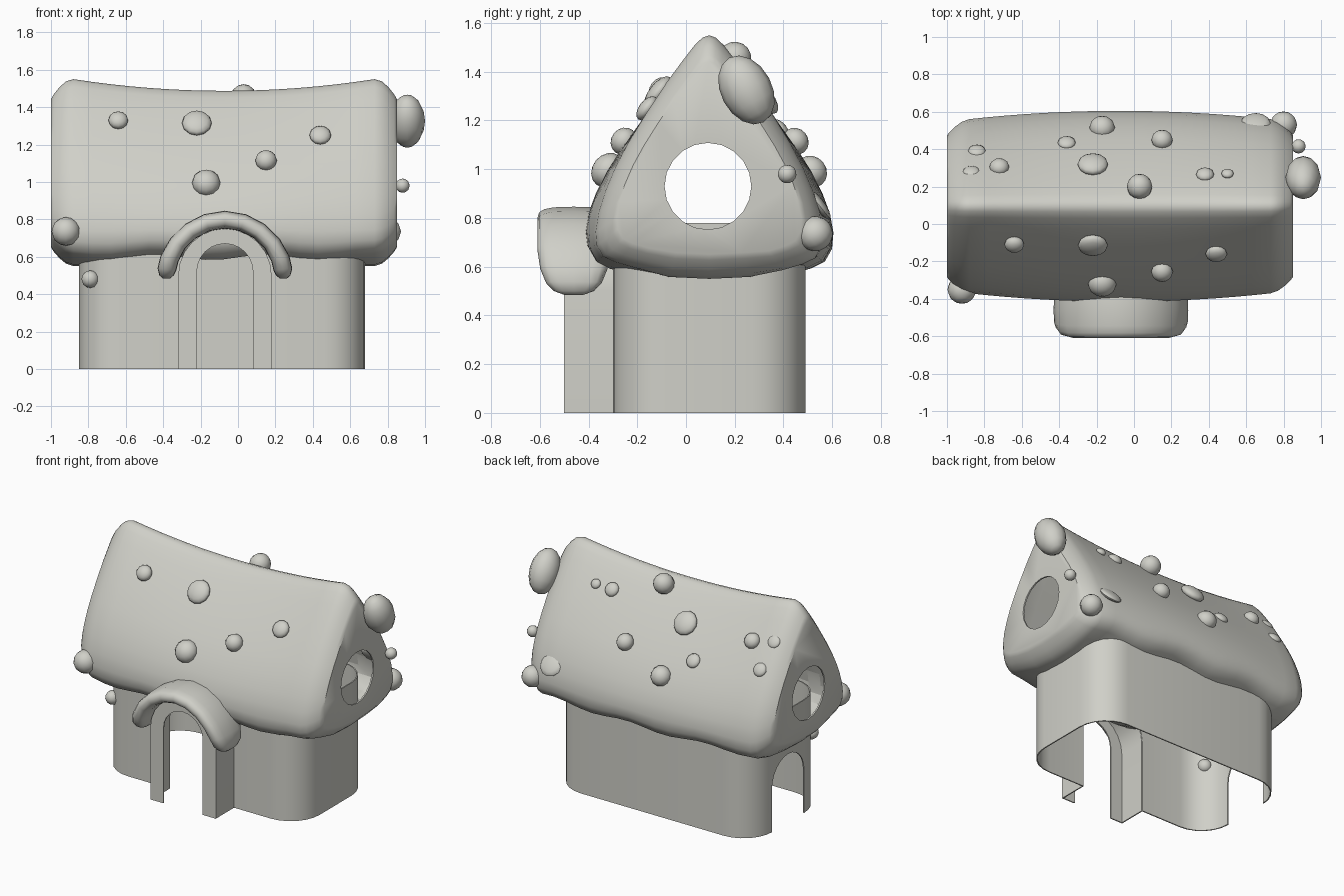
import bpy, bmesh, math
from mathutils import Vector, Matrix

if "Cube" in bpy.data.objects:
    bpy.data.objects.remove(bpy.data.objects["Cube"])

mat = bpy.data.materials.new("pale_stone")
mat.diffuse_color = (0.63, 0.63, 0.58, 1)
mat.use_nodes = True
mat.node_tree.nodes["Principled BSDF"].inputs["Base Color"].default_value = mat.diffuse_color
YC = 0.095  # depth centre of the house


def smooth(ob, angle):
    bpy.ops.object.select_all(action='DESELECT')
    ob.select_set(True)
    bpy.context.view_layer.objects.active = ob
    bpy.ops.object.shade_smooth_by_angle(angle=math.radians(angle))


def finish(name, bm, angle=40):
    bmesh.ops.remove_doubles(bm, verts=bm.verts[:], dist=1e-5)
    bmesh.ops.recalc_face_normals(bm, faces=bm.faces[:])
    me = bpy.data.meshes.new(name)
    bm.to_mesh(me)
    bm.free()
    ob = bpy.data.objects.new(name, me)
    bpy.context.collection.objects.link(ob)
    me.materials.append(mat)
    if angle:
        smooth(ob, angle)
    return ob


def loft(name, rings, angle=40, caps=True):
    bm = bmesh.new()
    vs = [[bm.verts.new(p) for p in r] for r in rings]
    n = len(vs[0])
    for a, b in zip(vs, vs[1:]):
        for i in range(n):
            j = (i + 1) % n
            bm.faces.new((a[i], a[j], b[j], b[i]))
    if caps:
        bm.faces.new(vs[0])
        bm.faces.new(vs[-1])
    return finish(name, bm, angle)


def cut(ob, cutter, angle=40):
    cutter.hide_render = True
    m = ob.modifiers.new("cut", 'BOOLEAN')
    m.operation, m.solver, m.object = 'DIFFERENCE', 'EXACT', cutter
    bpy.ops.object.select_all(action='DESELECT')
    bpy.context.view_layer.objects.active = ob
    ob.select_set(True)
    bpy.ops.object.modifier_apply(modifier=m.name)
    bpy.data.objects.remove(cutter)
    smooth(ob, angle)


def arch(c, r, spring, bottom, n=12):
    pts = [(c + r * math.cos(math.pi * i / n), spring + r * math.sin(math.pi * i / n))
           for i in range(n + 1)]
    return [(c + r, bottom)] + pts + [(c - r, bottom)]


# walls: thin rounded rectangular tube, open above and below
def footprint(inset):
    r, pts = 0.22, []
    for cx, cy, a0 in ((0.68, 0.49, 0), (-0.85, 0.49, 90), (-0.85, -0.30, 180), (0.68, -0.30, 270)):
        sx, sy = (1 if cx > 0 else -1), (1 if cy > 0 else -1)
        for i in range(7):
            a = math.radians(a0 + 15 * i)
            pts.append((cx - sx * r + (r - inset) * math.cos(a),
                        cy - sy * r + (r - inset) * math.sin(a)))
    return pts


outer, inner = footprint(0), footprint(0.008)
walls = loft("walls", [[(x, y, z) for x, y in f] for f, z in
                       ((outer, 0), (outer, 0.78), (inner, 0.78), (inner, 0), (outer, 0))], caps=False)

# opening into the porch, and left side doorway
cut(walls, loft("porch_cutter", [[(x, y, z) for x, z in arch(-0.07, 0.245, 0.50, -0.1)]
                                 for y in (-0.6, -0.15)], 0))
cut(walls, loft("side_door_cutter", [[(x, y, z) for y, z in arch(0.1, 0.175, 0.30, -0.1)]
                                     for x in (-1.1, -0.7)], 0))

# porch frame: thin shell with outer sides and an arched front
a_out = arch(-0.07, 0.25, 0.50, 0)
a_mid = arch(-0.07, 0.242, 0.50, 0)
a_in = arch(-0.07, 0.15, 0.52, 0)
path = [(a_in, -0.50), (a_out, -0.50), (a_out, -0.295), (a_mid, -0.295), (a_mid, -0.492), (a_in, -0.492)]
loft("porch_frame", [[(a[i][0], y, a[i][1]) for a, y in path] for i in range(len(a_out))])

# porch hood: soft arched band with tapered ends
rings = [(-3, 0.25, 0.4), (0, 0.55, 0.8), (6, 0.76, 1.05), (17, 0.92, 1.05), (34, 1, 1), (52, 1, 1),
         (71, 1, 1), (90, 1, 1)]
rings += [(180 - d, s, t) for d, s, t in rings[-2::-1]]
band = []
for deg, s, t in rings:
    a, ring = math.radians(deg), []
    for k in range(16):
        b = 2 * math.pi * k / 16
        cy, cr = math.cos(b), math.sin(b)
        y = -0.46 + 0.15 * s * math.copysign(abs(cy) ** 0.6, cy)
        r = 0.298 + 0.014 * math.cos(a) ** 4 + 0.048 * t * math.copysign(abs(cr) ** 0.7, cr)
        ring.append((-0.07 + r * math.cos(a), y, 0.5 + r * math.sin(a)))
    band.append(ring)
loft("porch_hood", band, 60)

# roof: sagging shell lofted along x, with a turned-under eave
half = [(0, 1.487), (0.03, 1.478), (0.065, 1.45), (0.12, 1.39), (0.19, 1.31), (0.28, 1.195), (0.36, 1.085),
        (0.42, 0.99), (0.465, 0.90), (0.495, 0.82), (0.51, 0.74), (0.505, 0.68), (0.475, 0.63),
        (0.42, 0.605), (0.33, 0.58), (0.18, 0.558), (0, 0.55)]
loop = half + [(-y, z) for y, z in half[-2:0:-1]]


def section(x, s=0.0, k=1.0):
    u = (x + 0.075) / 0.82
    out = []
    for y, z in loop:
        w = 1 - 0.09 * u * u
        z += 0.065 * min(u * u, 1.0) * max(0, (z - 0.75) / 0.74)
        if z < 0.8 and abs(y) > 0.3:      # uneven eave
            z += 0.014 * math.sin(11 * x + (1 if y > 0 else 0)) * (0.8 - z) / 0.2
        out.append((-0.075 + (x + 0.075) * (1 - (1 - k) * 0.45), YC + y * w * (1 - 0.16 * s) * k,
                    1.03 + (z - 1.03) * (1 - 0.21 * s) * k))
    return out


xs = [(-1.0, 1), (-0.985, 0.76), (-0.955, 0.42), (-0.92, 0.13), (-0.88, 0)]
xs += [(-0.88 + 1.61 * i / 16, 0) for i in range(1, 17)]
xs += [(0.77, 0.13), (0.805, 0.42), (0.835, 0.76), (0.85, 1)]
roof = loft("roof", [section(x, s) for x, s in xs], 45)

# hollow attic, open to the room below
cut(roof, loft("attic_cutter", [section(x, s, 0.975) for x, s in xs], 0), 45)
cut(roof, loft("room_cutter", [[(x, y, z) for x, y in footprint(0.004)] for z in (0.3, 0.75)], 0), 45)

# round windows through both gables
cut(roof, loft("window_cutter", [[(x, 0.09 + 0.178 * math.cos(math.pi * k / 10),
                                   0.93 + 0.178 * math.sin(math.pi * k / 10)) for k in range(20)]
                                 for x in (-1.2, 1.2)], 0), 45)


# round knobs: place, radius, flattening along the roof slope
def knob(i, x, y, z, r, f=1.0):
    side = -1 if y < YC else 1
    q = Vector((0, side * 0.78, 0.62)).to_track_quat('Z', 'Y').to_matrix().to_4x4()
    bm = bmesh.new()
    bmesh.ops.create_uvsphere(bm, u_segments=12, v_segments=8, radius=r)
    bm.transform(Matrix.Translation((x, y, z)) @ q @ Matrix.Diagonal((1, 1, f, 1)))
    finish("knob_%02d" % i, bm, 60)


knobs = [
    (-0.64, -0.11, 1.33, 0.053, 0.7), (-0.22, -0.115, 1.315, 0.08, 0.45), (-0.17, -0.32, 0.995, 0.076, 0.85),
    (0.15, -0.255, 1.115, 0.058, 0.9), (0.44, -0.16, 1.25, 0.058, 0.55), (-0.92, -0.35, 0.735, 0.077),
    (-0.79, -0.24, 0.48, 0.047), (0.88, 0.415, 0.98, 0.038), (0.80, 0.53, 0.735, 0.072),
    (0.03, 0.20, 1.455, 0.068), (-0.17, 0.515, 0.99, 0.068, 0.9), (0.15, 0.45, 1.115, 0.057, 0.9),
    (-0.36, 0.435, 1.115, 0.048, 0.5), (-0.22, 0.32, 1.295, 0.082, 0.45), (-0.72, 0.305, 1.30, 0.053, 0.8),
    (-0.84, 0.39, 1.165, 0.047, 0.5), (0.38, 0.265, 1.345, 0.048, 0.6), (0.50, 0.27, 1.355, 0.033, 0.6),
    (0.65, 0.54, 0.86, 0.08, 0.3), (-0.87, 0.28, 1.325, 0.045, 0.4)]
for i, k in enumerate(knobs):
    knob(i + 1, *k)

# large egg-shaped knob on the right gable
bm = bmesh.new()
bmesh.ops.create_uvsphere(bm, u_segments=12, v_segments=8, radius=1)
bm.transform(Matrix.Translation((0.905, 0.248, 1.325)) @ Matrix.Rotation(math.radians(28), 4, 'X')
             @ Matrix.Diagonal((0.095, 0.105, 0.15, 1)))
finish("gable_knob", bm, 60)
